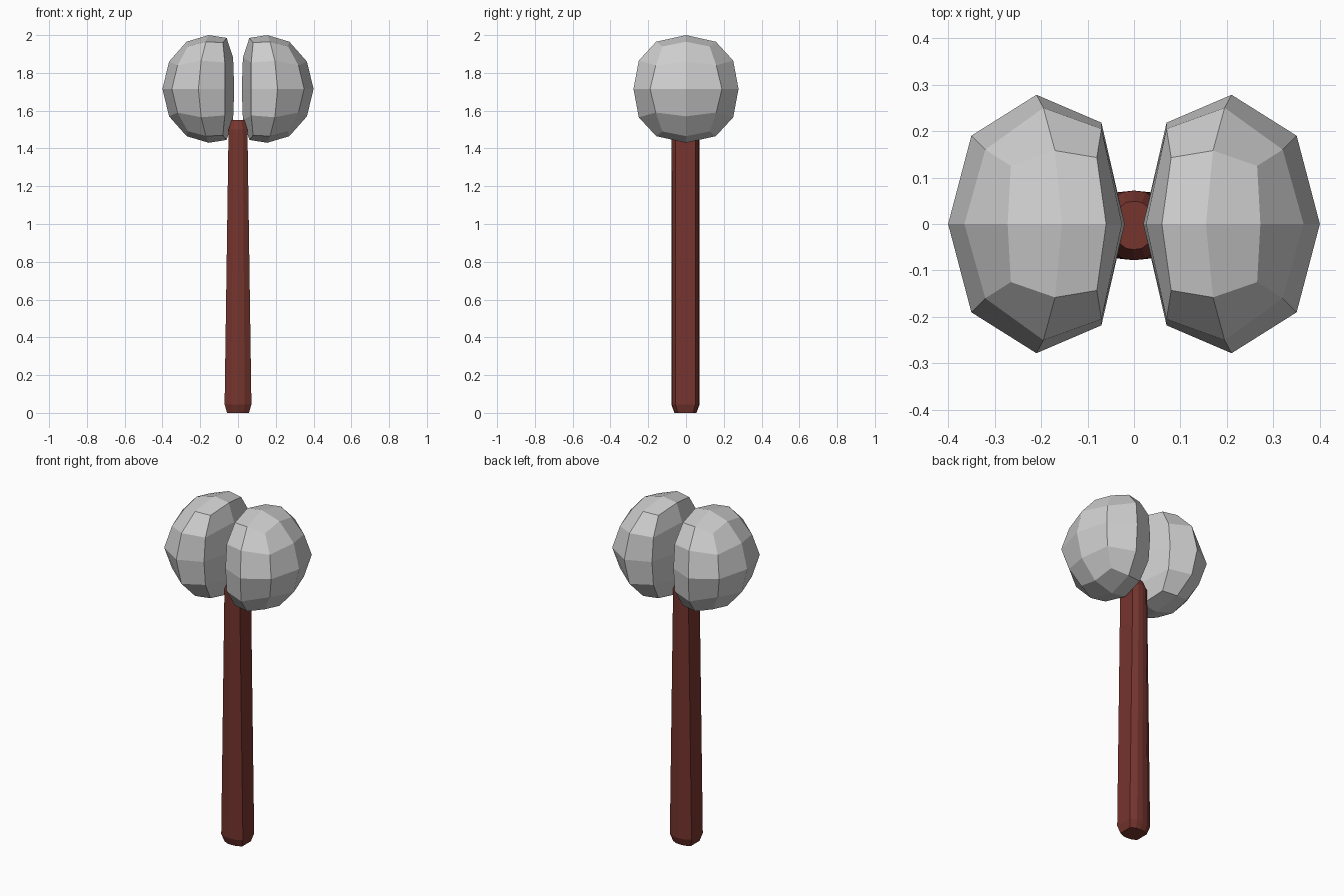
import bpy, bmesh
from mathutils import Vector

cube = bpy.data.objects.get("Cube")
if cube:
    bpy.data.objects.remove(cube, do_unlink=True)


def material(name, rgb):
    mat = bpy.data.materials.new(name)
    mat.use_nodes = True
    mat.diffuse_color = (*rgb, 1)
    bsdf = mat.node_tree.nodes["Principled BSDF"]
    bsdf.inputs["Base Color"].default_value = (*rgb, 1)
    bsdf.inputs["Roughness"].default_value = 0.8
    return mat


def finish(bm, name, mat):
    bmesh.ops.remove_doubles(bm, verts=bm.verts, dist=0.0005)
    bmesh.ops.recalc_face_normals(bm, faces=bm.faces)
    mesh = bpy.data.meshes.new(name)
    bm.to_mesh(mesh)
    bm.free()
    mesh.materials.append(mat)
    obj = bpy.data.objects.new(name, mesh)
    bpy.context.collection.objects.link(obj)
    return obj


stone = material("grey stone", (0.62, 0.62, 0.62))
wood = material("dark red wood", (0.18, 0.035, 0.027))

# Faceted stone lobe: one quarter, reflected in y and z
POINTS = {
    "tip": (0.40, 0, 0), "tip_side": (0.35, 0.19, 0),
    "tip_top": (0.365, 0, 0.145), "tip_corner": (0.32, 0.16, 0.125),
    "top_out": (0.272, 0, 0.25), "top_out_corner": (0.265, 0.125, 0.225),
    "top": (0.155, 0, 0.285), "top_corner": (0.17, 0.158, 0.25),
    "top_in": (0.06, 0, 0.27), "top_in_corner": (0.08, 0.143, 0.245),
    "corner": (0.195, 0.25, 0.15), "side": (0.21, 0.278, 0),
    "side_in": (0.07, 0.218, 0), "corner_in": (0.07, 0.205, 0.14),
    "inner": (0.02, 0, 0), "inner_top": (0.026, 0, 0.165),
}
QUADS = [
    "tip tip_top tip_corner tip_side",
    "tip_top top_out top_out_corner tip_corner",
    "top_out top top_corner top_out_corner",
    "top top_in top_in_corner top_corner",
    "top_in_corner top_corner corner corner_in",
    "corner side side_in corner_in",
    "tip_side tip_corner corner side",
    "tip_corner top_out_corner top_corner corner",
    "inner inner_top corner_in side_in",
    "inner_top top_in top_in_corner corner_in",
]
HEAD_Z = 1.715
for name, sx in (("left_head_lobe", 1), ("right_head_lobe", -1)):
    bm = bmesh.new()
    for sy in (1, -1):
        for sz in (1, -1):
            for quad in QUADS:
                corners = [POINTS[key] for key in quad.split()]
                bm.faces.new([bm.verts.new((sx * x, sy * y, HEAD_Z + sz * z))
                              for x, y, z in corners])
    finish(bm, name, stone)

# Tapered handle lofted through rounded-box sections
QUARTER = [(1, 0.7), (0.5, 0.95), (0, 1)]
half = QUARTER + [(-x, y) for x, y in QUARTER[-2::-1]]
section = half + [(-x, -y) for x, y in half]
RINGS = [  # height, half width, half depth
    (0, 0.058, 0.058), (0.045, 0.071, 0.075),
    (1.5, 0.05, 0.075), (1.55, 0.034, 0.052),
]
bm = bmesh.new()
rings = [[bm.verts.new((x * w, y * d - 0.003, z)) for x, y in section]
         for z, w, d in RINGS]
for low, high in zip(rings, rings[1:]):
    for i in range(len(section)):
        j = (i + 1) % len(section)
        bm.faces.new((low[i], low[j], high[j], high[i]))
bm.faces.new(rings[0][::-1])
bm.faces.new(rings[-1])
finish(bm, "handle", wood)
